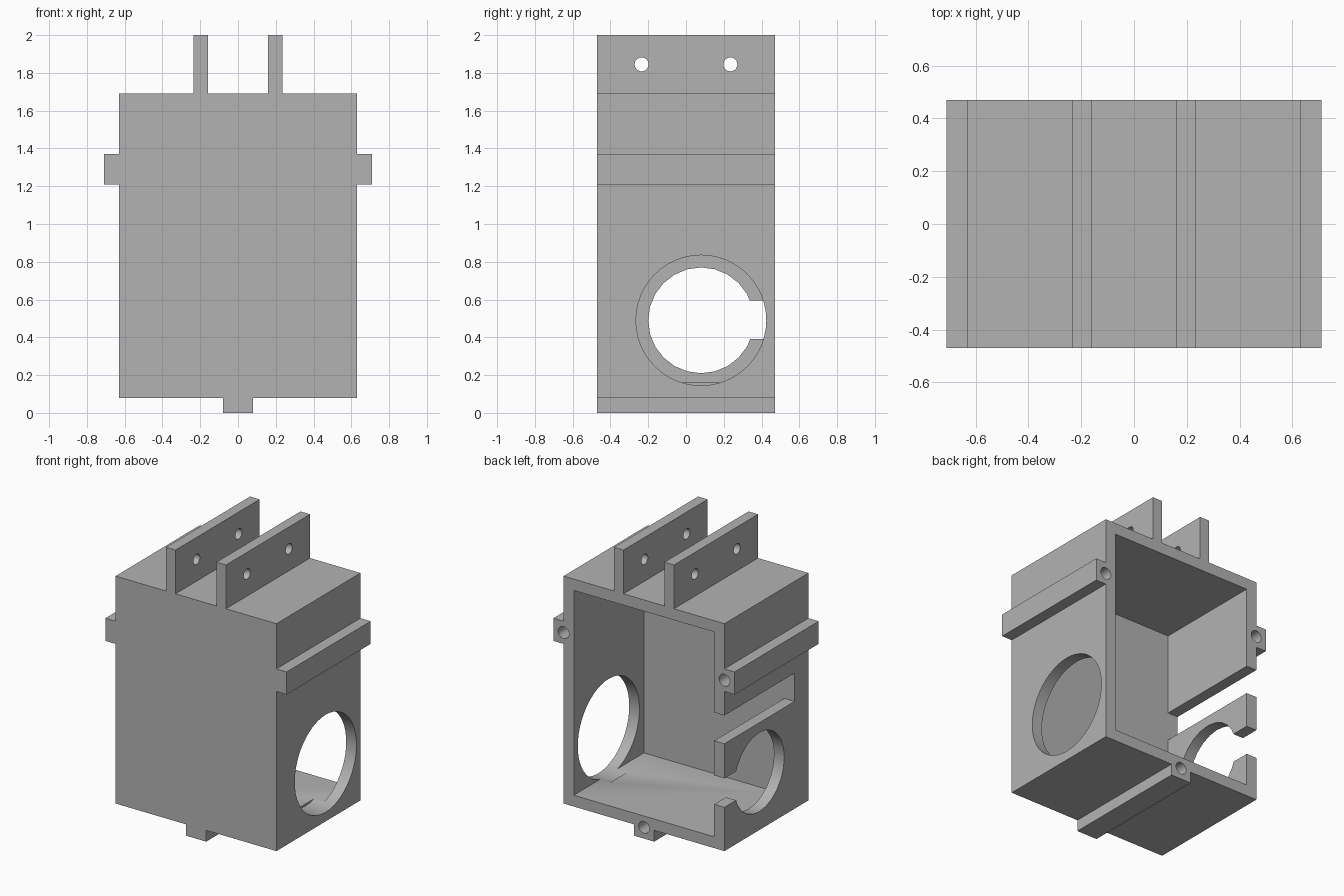
import bpy, bmesh
from math import pi
from mathutils import Matrix

if "Cube" in bpy.data.objects:
    bpy.data.objects.remove(bpy.data.objects["Cube"])

GREY = (0.45, 0.45, 0.45, 1)
grey = bpy.data.materials.new("plain grey")
grey.use_nodes = True
grey.diffuse_color = GREY
grey.node_tree.nodes["Principled BSDF"].inputs["Base Color"].default_value = GREY

HALF_Y = 0.47
WALL_X = 0.63      # outer side wall
INNER_X = 0.55     # inner side wall
FLOOR_Z, ROOF_Z = 0.08, 1.69
RAIL_Z = 1.29


def make(name, bm):
    bmesh.ops.recalc_face_normals(bm, faces=bm.faces)
    mesh = bpy.data.meshes.new(name)
    bm.to_mesh(mesh)
    bm.free()
    mesh.materials.append(grey)
    obj = bpy.data.objects.new(name, mesh)
    bpy.context.collection.objects.link(obj)
    return obj


def box(name, x, y, z):
    bm = bmesh.new()
    bmesh.ops.create_cube(bm, size=1)
    for v in bm.verts:
        v.co = [lo + (hi - lo) * (c + 0.5) for c, (lo, hi) in zip(v.co, (x, y, z))]
    return make(name, bm)


def rod(name, axis, centre, radius, length, sides):
    bm = bmesh.new()
    turn = Matrix.Rotation(pi / 2, 4, "Y" if axis == "X" else "X")
    bmesh.ops.create_cone(bm, cap_ends=True, segments=sides, radius1=radius,
                          radius2=radius, depth=length,
                          matrix=Matrix.Translation(centre) @ turn)
    return make(name, bm)


def cut(obj, cutters):
    for cutter in cutters:
        cutter.hide_render = True
        mod = obj.modifiers.new("cut", "BOOLEAN")
        mod.operation, mod.solver, mod.object = "DIFFERENCE", "EXACT", cutter
        bpy.context.view_layer.update()
        graph = bpy.context.evaluated_depsgraph_get()
        mesh = bpy.data.meshes.new_from_object(obj.evaluated_get(graph))
        obj.modifiers.clear()
        obj.data = mesh
        bpy.data.objects.remove(cutter)


# Housing outline with side rails and bottom rail, extruded front to back
half = [(0.08, 0), (0.08, FLOOR_Z), (WALL_X, FLOOR_Z), (WALL_X, 1.21), (0.71, 1.21),
        (0.71, 1.37), (WALL_X, 1.37), (WALL_X, ROOF_Z)]
outline = half + [(-x, z) for x, z in reversed(half)]
bm = bmesh.new()
face = bm.faces.new([bm.verts.new((x, -HALF_Y, z)) for x, z in outline])
grown = bmesh.ops.extrude_face_region(bm, geom=[face])["geom"]
bmesh.ops.translate(bm, vec=(0, 2 * HALF_Y, 0),
                    verts=[g for g in grown if isinstance(g, bmesh.types.BMVert)])
housing = make("housing", bm)

# Cavity open at the back, side openings and blind screw holes in the rails
side = (-0.8, -0.5)
cut(housing, [
    box("cavity", (-INNER_X, INNER_X), (-0.315, 0.6), (0.16, 1.61)),
    rod("large_hole", "X", (0.64, 0.08, 0.49), 0.345, 0.34, 48),
    rod("small_hole", "X", (-0.65, 0.08, 0.49), 0.28, 0.3, 24),
    box("hole_slot", side, (0.2, 0.6), (0.39, 0.595)),
    box("long_slot", side, (-0.315, 0.6), (0.84, 1.04)),
] + [rod("screw_hole", "Y", (x, HALF_Y, z), 0.042, 0.8, 24)
     for x, z in ((WALL_X, RAIL_Z), (-WALL_X, RAIL_Z), (0, FLOOR_Z))])

# Pair of drilled mounting fins on the roof
fins = []
for label, s in (("left", 1), ("right", -1)):
    fin = box(label + "_fin", sorted((s * 0.16, s * 0.235)), (-HALF_Y, HALF_Y), (ROOF_Z, 2))
    cut(fin, [rod("pin_hole", "X", (s * 0.2, y, 1.845), 0.037, 0.3, 24)
              for y in (-0.235, 0.235)])
    fins.append(fin)

# Smooth the hole walls, keep the corners sharp
bpy.ops.object.select_all(action="DESELECT")
for obj in [housing] + fins:
    obj.select_set(True)
bpy.context.view_layer.objects.active = housing
bpy.ops.object.shade_smooth_by_angle(angle=pi / 6)
